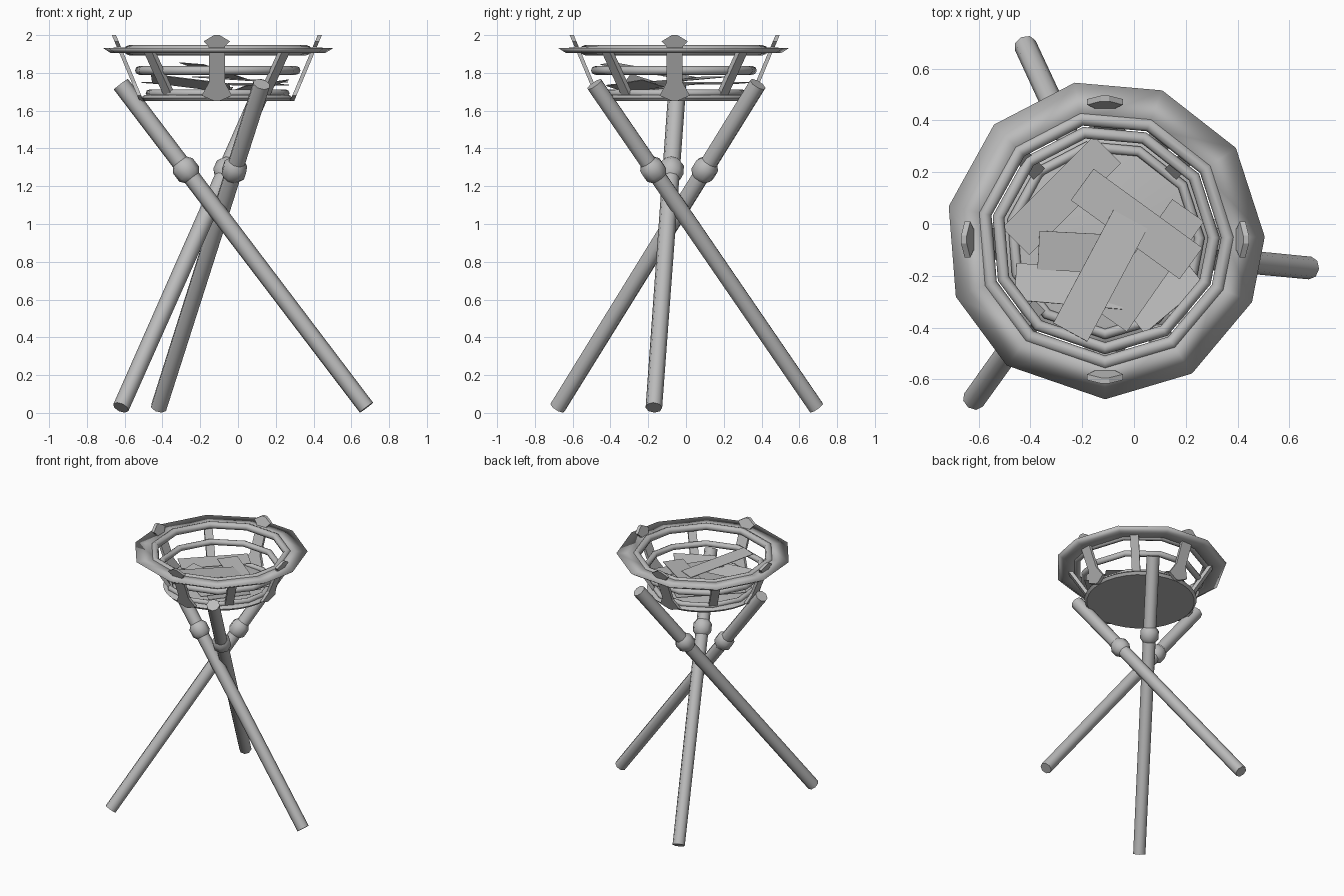
import bpy, bmesh
from math import radians, cos, sin, pi
from mathutils import Vector, Matrix

cube = bpy.data.objects.get("Cube")
if cube:
    bpy.data.objects.remove(cube, do_unlink=True)

GREY = (0.5, 0.5, 0.5, 1)
iron = bpy.data.materials.new("plain grey")
iron.use_nodes = True
iron.diffuse_color = GREY
iron.node_tree.nodes["Principled BSDF"].inputs["Base Color"].default_value = GREY

CENTRE = Vector((-0.112, -0.06, 0))
# uneven hand-bent corners shared by the hoops
CORNERS = [-90, -57, -23, 1, 35, 69, 101, 134, 168, 201, 232]
ROUND = [i * 11.25 for i in range(32)]


def finish(name, bm, smooth=None):
    bmesh.ops.recalc_face_normals(bm, faces=bm.faces)
    mesh = bpy.data.meshes.new(name)
    bm.to_mesh(mesh)
    bm.free()
    mesh.materials.append(iron)
    ob = bpy.data.objects.new(name, mesh)
    bpy.context.collection.objects.link(ob)
    if smooth:
        bpy.ops.object.select_all(action='DESELECT')
        ob.select_set(True)
        bpy.context.view_layer.objects.active = ob
        bpy.ops.object.shade_smooth_by_angle(angle=radians(smooth))
    return ob


def revolve(name, profile, angles, smooth, matrix=None, closed=True):
    """Sweep (radius, height) points about z; an open profile gets end caps."""
    bm = bmesh.new()
    rows = [[bm.verts.new((r * cos(radians(a)), r * sin(radians(a)), z))
             for r, z in profile] for a in angles]
    n = len(profile)
    for i, row in enumerate(rows):
        nxt = rows[(i + 1) % len(rows)]
        for j in range(n if closed else n - 1):
            k = (j + 1) % n
            bm.faces.new((row[j], nxt[j], nxt[k], row[k]))
    if not closed:
        bm.faces.new([row[0] for row in rows])
        bm.faces.new([row[-1] for row in rows])
    bm.transform(matrix or Matrix.Translation(CENTRE))
    return finish(name, bm, smooth)


def hoop(name, radius, tube, z):
    circle = [(radius + tube * cos(i * pi / 4), z + tube * sin(i * pi / 4)) for i in range(8)]
    revolve(name, circle, CORNERS, 50)


def strut(name, outline, angle, foot, head, thick):
    """Flat bar with mirrored (half width, height) outline, leaning outwards."""
    z0, z1 = outline[0][1], outline[-1][1]
    pts = [(w, z) for w, z in outline] + [(-w, z) for w, z in reversed(outline)]
    bm = bmesh.new()
    layers = []
    for side in (-thick / 2, thick / 2):
        layers.append([bm.verts.new((foot + (head - foot) * (z - z0) / (z1 - z0) + side, w, z))
                       for w, z in pts])
    inner, outer = layers
    bm.faces.new(inner)
    bm.faces.new(outer)
    for i in range(len(pts)):
        k = (i + 1) % len(pts)
        bm.faces.new((inner[i], inner[k], outer[k], outer[i]))
    bm.transform(Matrix.Translation(CENTRE) @ Matrix.Rotation(radians(angle), 4, 'Z'))
    finish(name, bm)


# Basket: wide rim, three hoops and the floor dish
revolve("rim", [(0.46, 1.906), (0.575, 1.905), (0.617, 1.932), (0.46, 1.935)], CORNERS, 180)
hoop("upper_hoop", 0.475, 0.027, 1.92)
hoop("middle_hoop", 0.42, 0.023, 1.813)
hoop("lower_hoop", 0.365, 0.02, 1.692)
revolve("floor_dish", [(0.385, 1.65), (0.402, 1.668), (0.385, 1.682), (0.33, 1.688),
                       (0.2, 1.703), (0.05, 1.71)], ROUND, 40, closed=False)

# Four headed uprights and four plain slats between them
HEADED = [(0.012, 1.65), (0.08, 1.68), (0.042, 1.75), (0.043, 1.94), (0.07, 1.967), (0.015, 2.0)]
PLAIN = [(0.03, 1.675), (0.03, 1.915)]
for i, side in enumerate(("left", "back", "right", "front")):
    strut(side + "_upright", HEADED, i * 90, 0.398, 0.545, 0.022)
    strut(side + "_slat", PLAIN, i * 90 + 45, 0.35, 0.505, 0.03)

# Three crossed legs, each with a collar
LEGS = {
    "left_leg": ((0.68, -0.17, 0.028), (-0.62, -0.045, 1.74)),
    "front_right_leg": ((-0.62, -0.68, 0.028), (0.14, 0.38, 1.74)),
    "back_right_leg": ((-0.42, 0.69, 0.028), (0.125, -0.485, 1.74)),
}
OCTAGON = [i * 45 for i in range(8)]
for name, (foot, top) in LEGS.items():
    foot, top = Vector(foot), Vector(top)
    axis = top - foot
    place = Matrix.Translation(foot) @ axis.to_track_quat('Z', 'Y').to_matrix().to_4x4()
    length = axis.length
    revolve(name, [(0.044, 0), (0.047, length)], OCTAGON, 50, place, closed=False)
    mid = length * 0.735
    revolve(name + "_collar", [(0.045, mid - 0.055), (0.066, mid - 0.028),
                               (0.066, mid + 0.028), (0.045, mid + 0.055)],
            OCTAGON, 50, place, closed=False)

# Loose planks on the floor: centre, heading, tilt along and across, length
PLANKS = [
    ((-0.28, 0.11, 1.745), 45, 0, 3, 0.5),
    ((0.01, 0.0, 1.765), -36, 3, 0, 0.52),
    ((-0.13, -0.2, 1.81), 62, 9, 4, 0.5),
    ((0.06, -0.16, 1.74), 55, 0, 3, 0.52),
    ((-0.25, -0.24, 1.745), -5, 7, -18, 0.42),
    ((0.11, -0.27, 1.73), 40, -6, -14, 0.3),
    ((-0.2, -0.11, 1.735), -3, 6, 4, 0.34),
]
for i, (pos, heading, along, across, length) in enumerate(PLANKS):
    bm = bmesh.new()
    bmesh.ops.create_cube(bm, size=1)
    bm.transform(Matrix.Translation(pos) @ Matrix.Rotation(radians(heading), 4, 'Z')
                 @ Matrix.Rotation(radians(along), 4, 'Y') @ Matrix.Rotation(radians(across), 4, 'X')
                 @ Matrix.Diagonal((length, 0.15, 0.004, 1)))
    finish("plank_%d" % (i + 1), bm)
